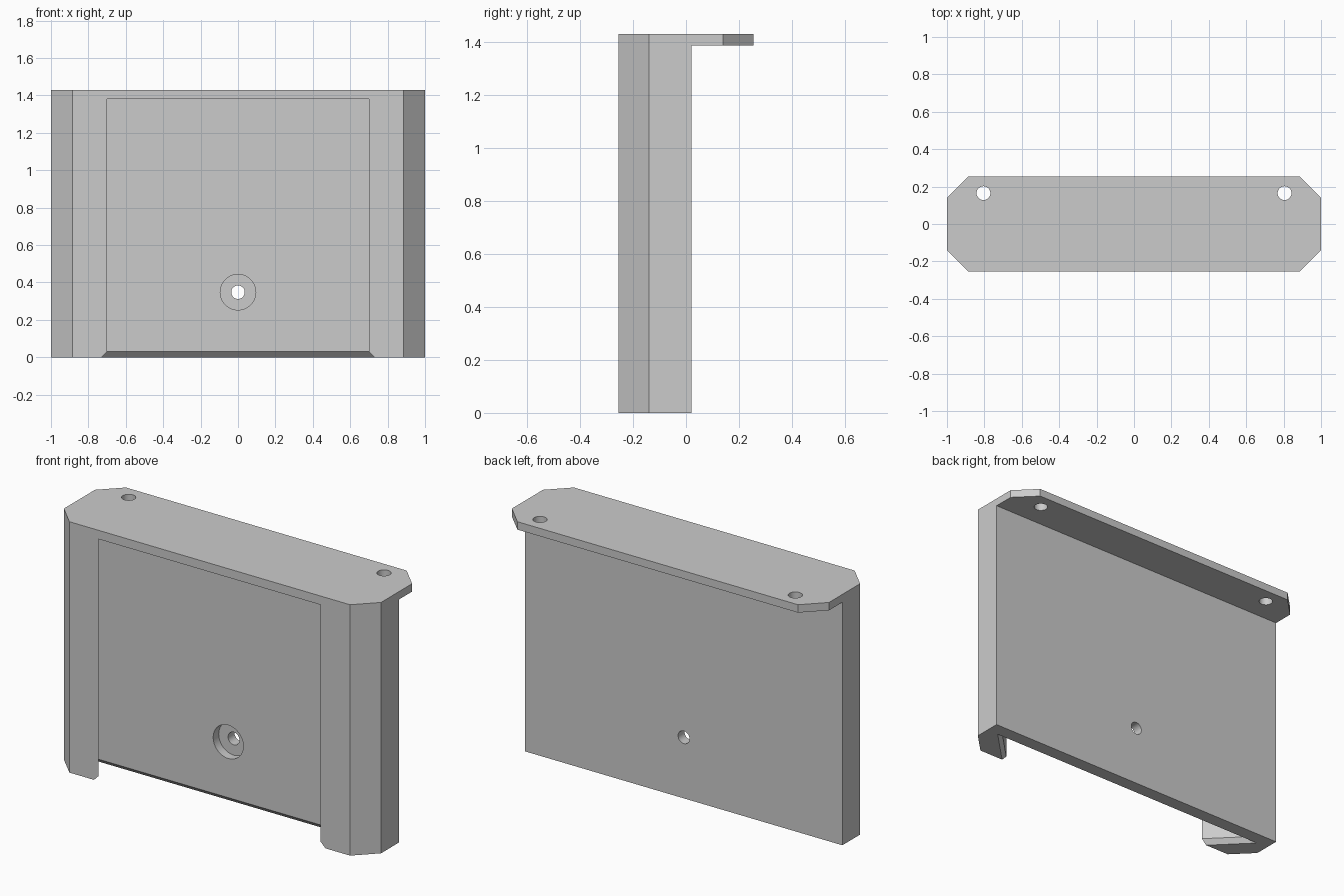
import bpy, bmesh
from math import pi

if "Cube" in bpy.data.objects:
    bpy.data.objects.remove(bpy.data.objects["Cube"], do_unlink=True)

grey = bpy.data.materials.new("light grey")
grey.use_nodes = True
COLOUR = (0.6, 0.6, 0.6, 1)
grey.diffuse_color = COLOUR
grey.node_tree.nodes["Principled BSDF"].inputs["Base Color"].default_value = COLOUR


def loft(name, sections):
    """Solid through a stack of (z, outline) sections with equal point counts."""
    bm = bmesh.new()
    rings = [[bm.verts.new((x, y, z)) for x, y in outline] for z, outline in sections]
    for low, high in zip(rings, rings[1:]):
        for i in range(len(low)):
            j = (i + 1) % len(low)
            bm.faces.new((low[i], low[j], high[j], high[i]))
    bm.faces.new(rings[0])
    bm.faces.new(rings[-1])
    bmesh.ops.recalc_face_normals(bm, faces=bm.faces)
    mesh = bpy.data.meshes.new(name)
    bm.to_mesh(mesh)
    bm.free()
    obj = bpy.data.objects.new(name, mesh)
    bpy.context.collection.objects.link(obj)
    mesh.materials.append(grey)
    return obj


def cylinder(name, radius, depth, location, rotation=(0, 0, 0)):
    bpy.ops.mesh.primitive_cylinder_add(vertices=48, radius=radius, depth=depth,
                                        location=location, rotation=rotation)
    obj = bpy.context.object
    obj.name = name
    obj.data.materials.append(grey)
    return obj


def cut(target, cutter):
    cutter.hide_render = True
    bpy.context.view_layer.objects.active = target
    mod = target.modifiers.new("cut", 'BOOLEAN')
    mod.operation, mod.solver, mod.object = 'DIFFERENCE', 'EXACT', cutter
    bpy.ops.object.modifier_apply(modifier=mod.name)
    bpy.data.objects.remove(cutter, do_unlink=True)


HEIGHT, FLANGE_Z = 1.43, 1.385
FRONT, BACK, PANEL = -0.255, 0.02, -0.088

# Full-height block with chamfered corners
quarter = [(1, 0.14), (0.885, -FRONT)]
right_half = [(x, -y) for x, y in reversed(quarter)] + quarter
outline = right_half + [(-x, y) for x, y in reversed(right_half)]
holder = loft("wall_holder", [(0, outline), (HEIGHT, outline)])

# Space under the rear flange
rear = [(-2, BACK), (2, BACK), (2, 1), (-2, 1)]
cut(holder, loft("rear_space", [(-1, rear), (FLANGE_Z, rear)]))


# Dovetail slot, open at the front and flared at its bottom entry
def slot(flare):
    near, far = FRONT - 0.05, PANEL + flare
    w_near = 0.70 + flare - 0.05
    w_far = w_near + far - near
    return [(-w_near, near), (w_near, near), (w_far, far), (-w_far, far)]


cut(holder, loft("dovetail_slot", [(-0.03, slot(0.06)), (0.03, slot(0)), (1.38, slot(0))]))

# Counterbored screw hole in the panel
HOLE_Z = 0.348
cut(holder, cylinder("counterbore", 0.095, 0.1, (0, PANEL, HOLE_Z), (pi / 2, 0, 0)))
cut(holder, cylinder("screw_hole", 0.036, 1, (0, 0, HOLE_Z), (pi / 2, 0, 0)))

# Flange mounting holes
for side in (-1, 1):
    cut(holder, cylinder("flange_hole", 0.037, 0.3, (side * 0.805, 0.165, HEIGHT)))

# Smooth hole walls, keep flat faces crisp
bpy.ops.object.select_all(action='DESELECT')
holder.select_set(True)
bpy.context.view_layer.objects.active = holder
bpy.ops.object.shade_smooth_by_angle(angle=pi / 6)
